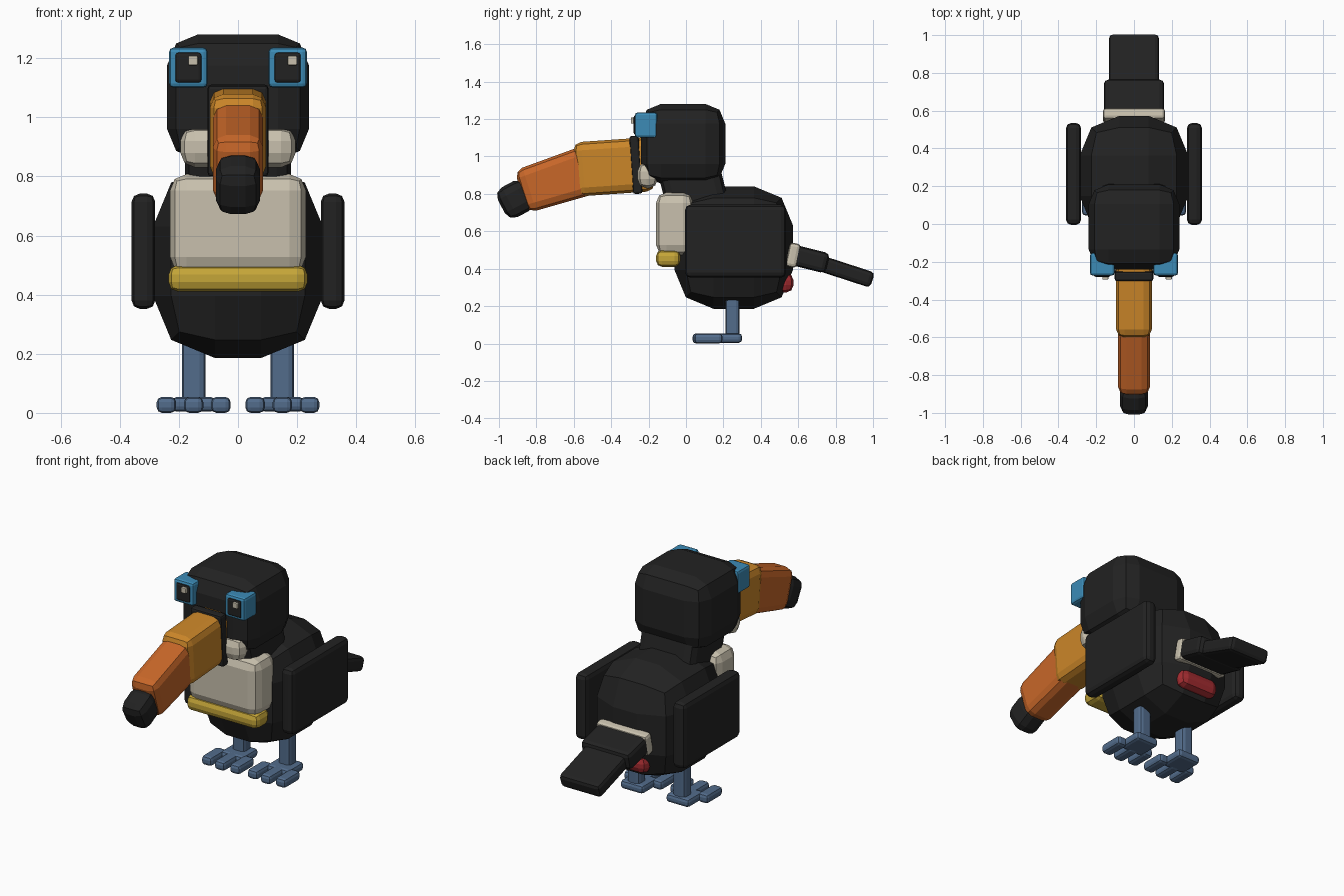
import bpy, bmesh, math
from mathutils import Matrix, Vector

cube = bpy.data.objects.get("Cube")
if cube:
    bpy.data.objects.remove(cube, do_unlink=True)


def material(name, rgb):
    m = bpy.data.materials.new(name)
    m.use_nodes = True
    color = (*rgb, 1.0)
    m.diffuse_color = color
    m.node_tree.nodes["Principled BSDF"].inputs["Base Color"].default_value = color
    return m


BLACK = material("black_feather", (0.016, 0.016, 0.016))
CREAM = material("cream_feather", (0.58, 0.53, 0.42))
ORANGE = material("bill_orange", (0.6, 0.24, 0.022))
RUST = material("bill_rust", (0.58, 0.135, 0.022))
BLUE = material("eye_blue", (0.045, 0.26, 0.47))
YELLOW = material("yellow_band", (0.56, 0.38, 0.04))
SLATE = material("slate_leg", (0.085, 0.15, 0.26))
RED = material("red_feather", (0.37, 0.025, 0.03))


def block(name, mat, center, size, bevel, tilt=0, taper=1.0):
    """Rounded box, tilted about x; taper scales the -y end's height."""
    bm = bmesh.new()
    bmesh.ops.create_cube(bm, size=1)
    for v in bm.verts:
        if v.co.y < 0:
            v.co.z *= taper
        v.co = Vector(a * b for a, b in zip(v.co, size))
    bmesh.ops.bevel(bm, geom=bm.edges[:], offset=bevel, segments=2,
                    profile=0.5, affect='EDGES', clamp_overlap=True)
    bmesh.ops.transform(bm, matrix=Matrix.Rotation(math.radians(tilt), 4, 'X'),
                        verts=bm.verts)
    mesh = bpy.data.meshes.new(name)
    bm.to_mesh(mesh)
    bm.free()
    mesh.materials.append(mat)
    ob = bpy.data.objects.new(name, mesh)
    ob.location = center
    bpy.context.collection.objects.link(ob)
    return ob


# Body, neck and head
block("body", BLACK, (0, 0.255, 0.513), (0.575, 0.635, 0.655), 0.21)
block("neck", BLACK, (0, 0.04, 0.83), (0.36, 0.33, 0.26), 0.05, 14)
block("head", BLACK, (0, -0.015, 1.068), (0.48, 0.45, 0.425), 0.105)

# Breast and face markings
block("breast", CREAM, (0, -0.06, 0.64), (0.46, 0.2, 0.335), 0.055)
block("breast_band", YELLOW, (0, -0.095, 0.455), (0.47, 0.13, 0.09), 0.032)
block("throat_patch", CREAM, (0, -0.205, 0.9), (0.39, 0.11, 0.14), 0.05)

# Bill
block("bill_collar", BLACK, (0, -0.268, 0.955), (0.205, 0.05, 0.31), 0.012, 4)
block("bill_base", ORANGE, (0, -0.385, 0.945), (0.19, 0.42, 0.29), 0.045, 4)
block("bill_middle", RUST, (0, -0.70, 0.87), (0.17, 0.38, 0.265), 0.045, 18, 0.9)
block("bill_tip", BLACK, (0, -0.912, 0.772), (0.15, 0.17, 0.18), 0.05, 28)

# Tail
block("tail_band", CREAM, (0, 0.573, 0.472), (0.33, 0.06, 0.13), 0.018, -12)
block("tail_base", BLACK, (0, 0.66, 0.452), (0.32, 0.2, 0.11), 0.025, -14)
block("tail_end", BLACK, (0, 0.845, 0.388), (0.265, 0.32, 0.085), 0.022, -18)
block("undertail", RED, (0, 0.53, 0.325), (0.26, 0.09, 0.105), 0.04)

# Paired parts
for side, s in (("left", 1), ("right", -1)):
    block(side + "_wing", BLACK, (s * 0.32, 0.265, 0.547), (0.08, 0.54, 0.39), 0.028)
    block(side + "_eye_ring", BLUE, (s * 0.168, -0.213, 1.168), (0.13, 0.12, 0.135), 0.014)
    block(side + "_eye", BLACK, (s * 0.168, -0.265, 1.168), (0.092, 0.03, 0.105), 0.012)
    # The glint sits toward +x in the right eye's inner half and the left eye's outer half
    block(side + "_eye_glint", CREAM, (s * 0.168 + 0.016, -0.285, 1.192),
          (0.032, 0.02, 0.032), 0.004)
    block(side + "_leg", SLATE, (s * 0.15, 0.248, 0.18), (0.08, 0.076, 0.3), 0.02)
    block(side + "_foot", SLATE, (s * 0.15, 0.225, 0.029), (0.15, 0.15, 0.05), 0.018)
    for toe, dx, y in (("inner", -0.092, 0.12), ("middle", 0, 0.11), ("outer", 0.092, 0.12)):
        block(f"{side}_{toe}_toe", SLATE, (s * (0.15 + dx), y, 0.027),
              (0.066, 0.15, 0.054), 0.018)
